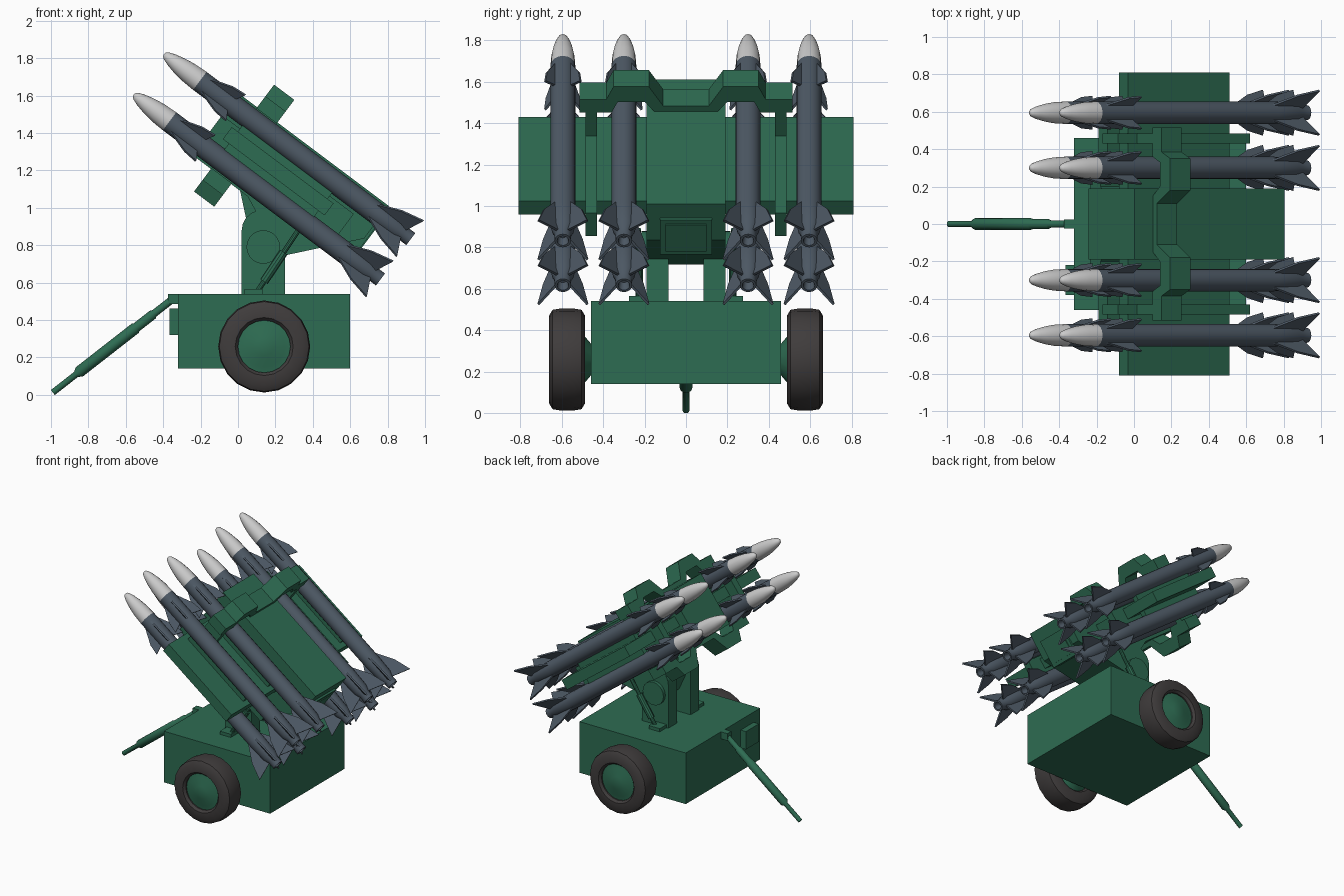
import bpy, bmesh, math
from mathutils import Matrix, Vector

if "Cube" in bpy.data.objects:
    bpy.data.objects.remove(bpy.data.objects["Cube"])


def material(name, rgb):
    m = bpy.data.materials.new(name)
    m.diffuse_color = (*rgb, 1)
    m.use_nodes = True
    m.node_tree.nodes["Principled BSDF"].inputs["Base Color"].default_value = m.diffuse_color
    return m


GREEN = material("green_paint", (0.027, 0.15, 0.085))
SLATE = material("slate_paint", (0.075, 0.10, 0.13))
RUBBER = material("rubber", (0.05, 0.045, 0.045))
PALE = material("pale_grey", (0.55, 0.55, 0.55))
WORLD = Matrix()
# Tilted launcher frame: local +X runs to the tail, local +Z is the upper side
TILT = Matrix.Translation((0.215, 0, 1.195)) @ Matrix.Rotation(math.radians(36.87), 4, 'Y')


def finish(name, bm, mat, frame=WORLD, smooth=False):
    bmesh.ops.recalc_face_normals(bm, faces=bm.faces)
    me = bpy.data.meshes.new(name)
    bm.to_mesh(me)
    bm.free()
    me.materials.append(mat)
    ob = bpy.data.objects.new(name, me)
    bpy.context.collection.objects.link(ob)
    ob.matrix_world = frame
    if smooth:
        bpy.ops.object.select_all(action='DESELECT')
        ob.select_set(True)
        bpy.context.view_layer.objects.active = ob
        bpy.ops.object.shade_smooth_by_angle(angle=math.radians(35))
    return ob


def extrude(bm, points, step):
    face = bm.faces.new([bm.verts.new(p) for p in points])
    new = bmesh.ops.extrude_face_region(bm, geom=[face])['geom']
    bmesh.ops.translate(bm, vec=step, verts=[v for v in new if isinstance(v, bmesh.types.BMVert)])


def prism(name, xz, y0, y1, mat=GREEN, frame=WORLD):
    bm = bmesh.new()
    extrude(bm, [(x, y0, z) for x, z in xz], (0, y1 - y0, 0))
    return finish(name, bm, mat, frame)


def box(name, x0, x1, y0, y1, z0, z1, mat=GREEN, frame=WORLD):
    return prism(name, [(x0, z0), (x1, z0), (x1, z1), (x0, z1)], y0, y1, mat, frame)


def lathe(name, profile, sides, mat, frame=WORLD):
    """Revolve (axial, radius) points about local X."""
    bm = bmesh.new()
    verts = [bm.verts.new((a, 0, r)) for a, r in profile]
    edges = [bm.edges.new(p) for p in zip(verts, verts[1:])]
    bmesh.ops.spin(bm, geom=verts + edges, cent=(0, 0, 0), axis=(1, 0, 0),
                   angle=math.tau, steps=sides)
    bmesh.ops.remove_doubles(bm, verts=bm.verts, dist=1e-4)
    return finish(name, bm, mat, frame, True)


def along(a, b):
    """Frame with local X pointing from a to b."""
    d = Vector(b) - Vector(a)
    return Matrix.Translation(a) @ d.to_track_quat('X', 'Z').to_matrix().to_4x4()


# Trailer body and its small side box
box("trailer_body", -0.32, 0.60, -0.46, 0.46, 0.14, 0.54)
box("control_box", -0.365, -0.32, -0.38, -0.22, 0.32, 0.46)

# Tow bar
box("tow_bracket", -0.375, -0.31, -0.025, 0.025, 0.485, 0.54)
start, end = (-0.345, 0, 0.515), (-0.99, 0, 0.012)
length = (Vector(end) - Vector(start)).length
lathe("tow_bar", [(0, 0), (0, .02), (.13, .02), (.14, .026), (.25, .026), (.26, .031), (.64, .031),
                  (.66, .017), (length, .017), (length, 0)], 12, GREEN, along(start, end))

# Wheels: tyre and bulged hub
for side in (-1, 1):
    frame = Matrix.Translation((0.14, side * 0.575, 0.258)) @ Matrix.Rotation(side * math.pi / 2, 4, 'Z')
    lathe("tyre", [(-.07, .14), (-.088, .155), (-.088, .21), (-.07, .24), (-.035, .246), (.035, .246),
                   (.07, .24), (.088, .21), (.088, .155), (.07, .14), (-.07, .14)], 20, RUBBER, frame)
    lathe("hub", [(-.13, 0), (-.13, .06), (-.06, .142), (.06, .142), (.065, .11), (.085, .05), (.088, 0)],
          16, GREEN, frame)

# Pivot brackets with rounded tops, pivot discs, elevating struts
arc = [(0.135 + 0.115 * math.cos(math.pi * i / 10), 0.88 + 0.11 * math.sin(math.pi * i / 10)) for i in range(11)]
for s in (-1, 1):
    prism("pivot_bracket", [(0.02, 0.54), (0.25, 0.54)] + arc, s * 0.085, s * 0.19)
    lathe("pivot_disc", [(0, 0), (0, .09), (.03, .09), (.03, 0)], 20, GREEN,
          along((0.135, s * 0.185, 0.79), (0.135, s, 0.79)))
    box("strut_foot", 0.035, 0.13, s * 0.19, s * 0.275, 0.54, 0.565)
    a, b = (0.105, s * 0.23, 0.555), (0.33, s * 0.23, 0.89)
    lathe("strut", [(0, 0), (0, .014), (.06, .014), (.06, .024), (.25, .024), (.25, .014),
                    (.40, .014), (.40, 0)], 10, GREEN, along(a, b))

# Launcher core, cross plate and rear hatch
prism("launcher_core", [(-.42, .206), (.583, .206), (.583, -.012), (.298, -.339), (.21, -.44),
                        (.10, -.38), (-.10, -.206), (-.42, -.206)], -.085, .085, GREEN, TILT)
prism("core_housing", [(-.42, .206), (.583, .206), (.583, -.012), (.298, -.339), (.20, -.32),
                       (-.05, -.206), (-.42, -.206)], -.19, .19, GREEN, TILT)
box("rear_hatch", .40, .597, -.125, .125, -.09, .12, GREEN, TILT)
box("hatch_panel", .50, .603, -.10, .10, -.065, .095, GREEN, TILT)
box("cross_plate", -.34, .34, -.81, .81, -.04, .04, GREEN, TILT)

# Side rails with posts, and missile mounts beside each missile
for s in (-1, 1):
    box("side_rail", -.42, .46, s * .43, s * .485, -.08, .06, GREEN, TILT)
    box("beam_post", -.295, -.16, s * .43, s * .485, -.22, .22, GREEN, TILT)
    for y in (.30, .60):
        box("missile_mount", -.30, .30, s * y - .02, s * y + .02, -.09, .09, GREEN, TILT)

# Stepped cross beams above and below
half = [(.11, .24), (.18, .357), (.35, .357), (.385, .28), (.515, .28),
        (.515, .20), (.36, .20), (.33, .265), (.20, .265), (.14, .19)]
top, low = half[:5], half[5:]
outline = top + low + [(-y, z) for y, z in reversed(low)] + [(-y, z) for y, z in reversed(top)]
for s in (-1, 1):
    bm = bmesh.new()
    extrude(bm, [(-.295, y, s * z) for y, z in outline], (.135, 0, 0))
    finish("upper_beam" if s > 0 else "lower_beam", bm, GREEN, TILT)

# Missile: nose, body with nozzle, X-shaped fins
nose = lathe("missile_nose", [(0, 0), (.004, .012), (.015, .022), (.05, .035), (.10, .047),
                              (.16, .056), (.24, .06)], 16, PALE)
body = lathe("missile_body", [(.24, .06), (1.42, .06), (1.56, .055), (1.60, .04), (1.65, .04),
                              (1.65, .028), (1.60, .02), (1.60, 0)], 16, SLATE)
bm = bmesh.new()
for shape in ([(.26, .05), (.40, .112), (.48, .122), (.45, .05)],
              [(1.38, .05), (1.52, .13), (1.645, .168), (1.60, .035)]):
    for k in range(4):
        before = set(bm.verts)
        extrude(bm, [(x, -.006, r) for x, r in shape], (0, .012, 0))
        bmesh.ops.rotate(bm, cent=(0, 0, 0), matrix=Matrix.Rotation(math.pi / 4 + k * math.pi / 2, 3, 'X'),
                         verts=[v for v in bm.verts if v not in before])
fins = finish("missile_fins", bm, SLATE)

# Eight missiles: four across, two rows
spots = [(y, z) for y in (-.595, -.30, .30, .595) for z in (-.135, .135)]
for i, (y, z) in enumerate(spots):
    for part in (nose, body, fins):
        ob = part
        if i:
            ob = part.copy()
            bpy.context.collection.objects.link(ob)
        ob.matrix_world = TILT @ Matrix.Translation((-.865, y, z))
